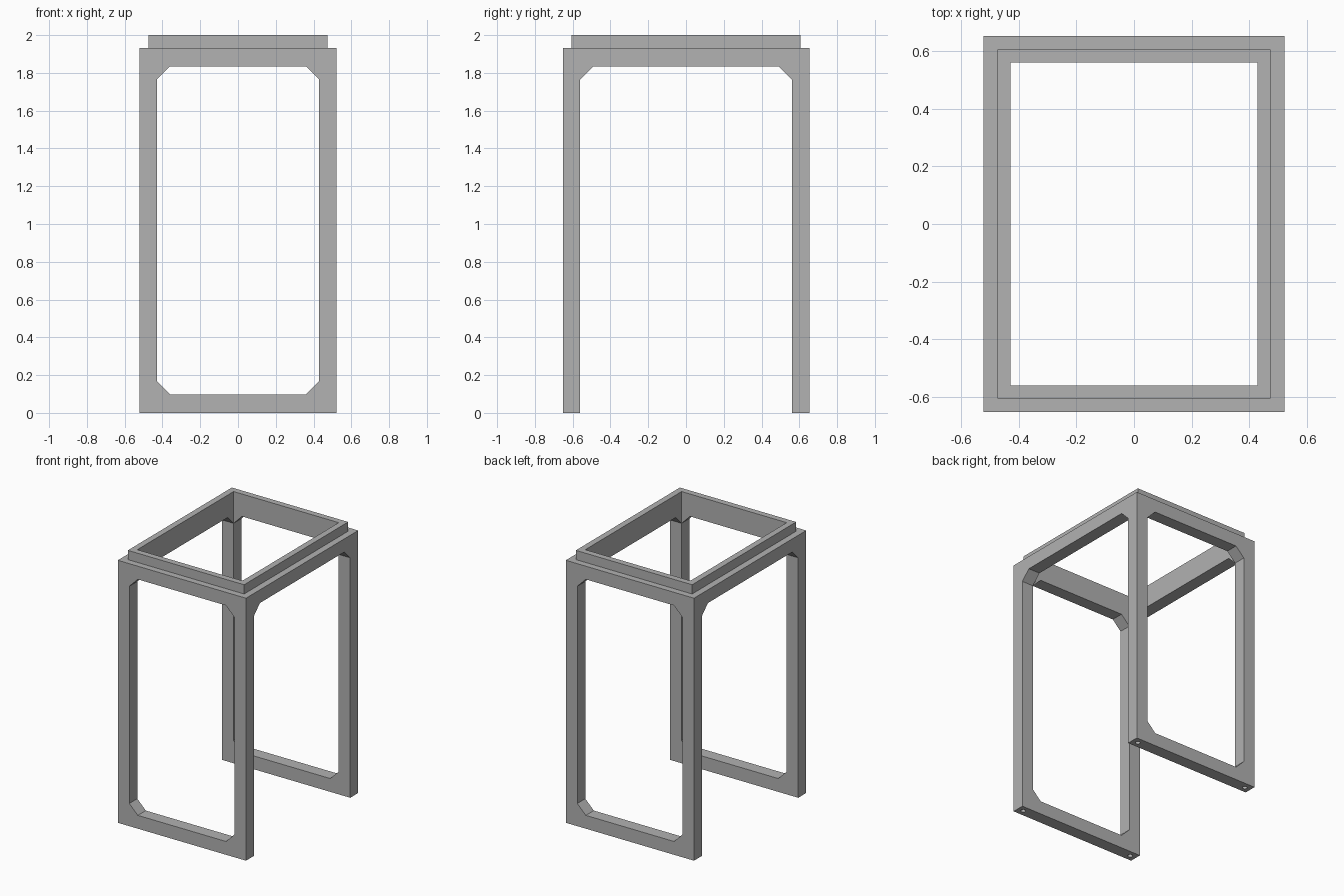
import bpy
import bmesh
from mathutils import Vector

if "Cube" in bpy.data.objects:
    bpy.data.objects.remove(bpy.data.objects["Cube"], do_unlink=True)

# Half sizes of the body, the raised lip and the inner shaft
BODY_X, BODY_Y, BODY_TOP = 0.522, 0.6525, 1.932
LIP_X, LIP_Y, TOP = 0.4735, 0.605, 2.0
IN_X, IN_Y = 0.428, 0.56
SILL, HEAD, CHAMFER = 0.098, 1.835, 0.069

grey = bpy.data.materials.new("plain grey")
grey.use_nodes = True
colour = (0.445, 0.445, 0.445, 1)
grey.diffuse_color = colour
grey.node_tree.nodes["Principled BSDF"].inputs["Base Color"].default_value = colour


def prism(name, points, direction):
    """Extrude a closed outline along a direction into a solid."""
    bm = bmesh.new()
    face = bm.faces.new([bm.verts.new(p) for p in points])
    result = bmesh.ops.extrude_face_region(bm, geom=[face])
    moved = [g for g in result["geom"] if isinstance(g, bmesh.types.BMVert)]
    bmesh.ops.translate(bm, verts=moved, vec=Vector(direction))
    bmesh.ops.recalc_face_normals(bm, faces=bm.faces)
    mesh = bpy.data.meshes.new(name)
    bm.to_mesh(mesh)
    bm.free()
    mesh.materials.append(grey)
    obj = bpy.data.objects.new(name, mesh)
    bpy.context.collection.objects.link(obj)
    return obj


def block(name, x, y, low, high):
    outline = [(-x, -y, low), (x, -y, low), (x, y, low), (-x, y, low)]
    return prism(name, outline, (0, 0, high - low))


def combine(target, tool, operation):
    """Apply one boolean step and discard the helper solid."""
    mod = target.modifiers.new(operation, "BOOLEAN")
    mod.operation = operation
    mod.solver = "EXACT"
    mod.object = tool
    bpy.context.view_layer.objects.active = target
    bpy.ops.object.modifier_apply(modifier=mod.name)
    bpy.data.objects.remove(tool, do_unlink=True)


# Solid body with the narrower lip on top, hollowed from above
frame = block("stand_frame", BODY_X, BODY_Y, 0, BODY_TOP)
combine(frame, block("lip", LIP_X, LIP_Y, BODY_TOP - 0.1, TOP), "UNION")
combine(frame, block("shaft_cutter", IN_X, IN_Y, -1, 3), "DIFFERENCE")

# Front and back openings with four chamfered corners
c = CHAMFER
right = [(IN_X - c, SILL), (IN_X, SILL + c), (IN_X, HEAD - c), (IN_X - c, HEAD)]
outline = right + [(-x, z) for x, z in reversed(right)]
combine(frame, prism("front_cutter", [(x, -1, z) for x, z in outline], (0, 2, 0)),
        "DIFFERENCE")

# Side openings run down to the floor, chamfered at the top only
half = [(IN_Y, -1), (IN_Y, HEAD - c), (IN_Y - c, HEAD)]
outline = half + [(-y, z) for y, z in reversed(half)]
combine(frame, prism("side_cutter", [(-1, y, z) for y, z in outline], (2, 0, 0)),
        "DIFFERENCE")

# Bolt holes under the four legs
for sx in (-1, 1):
    for sy in (-1, 1):
        bpy.ops.mesh.primitive_cylinder_add(
            vertices=24, radius=0.017, depth=0.2,
            location=(sx * (BODY_X + IN_X) / 2, sy * (BODY_Y + IN_Y) / 2, 0))
        drill = bpy.context.object
        drill.data.materials.append(grey)
        combine(frame, drill, "DIFFERENCE")
